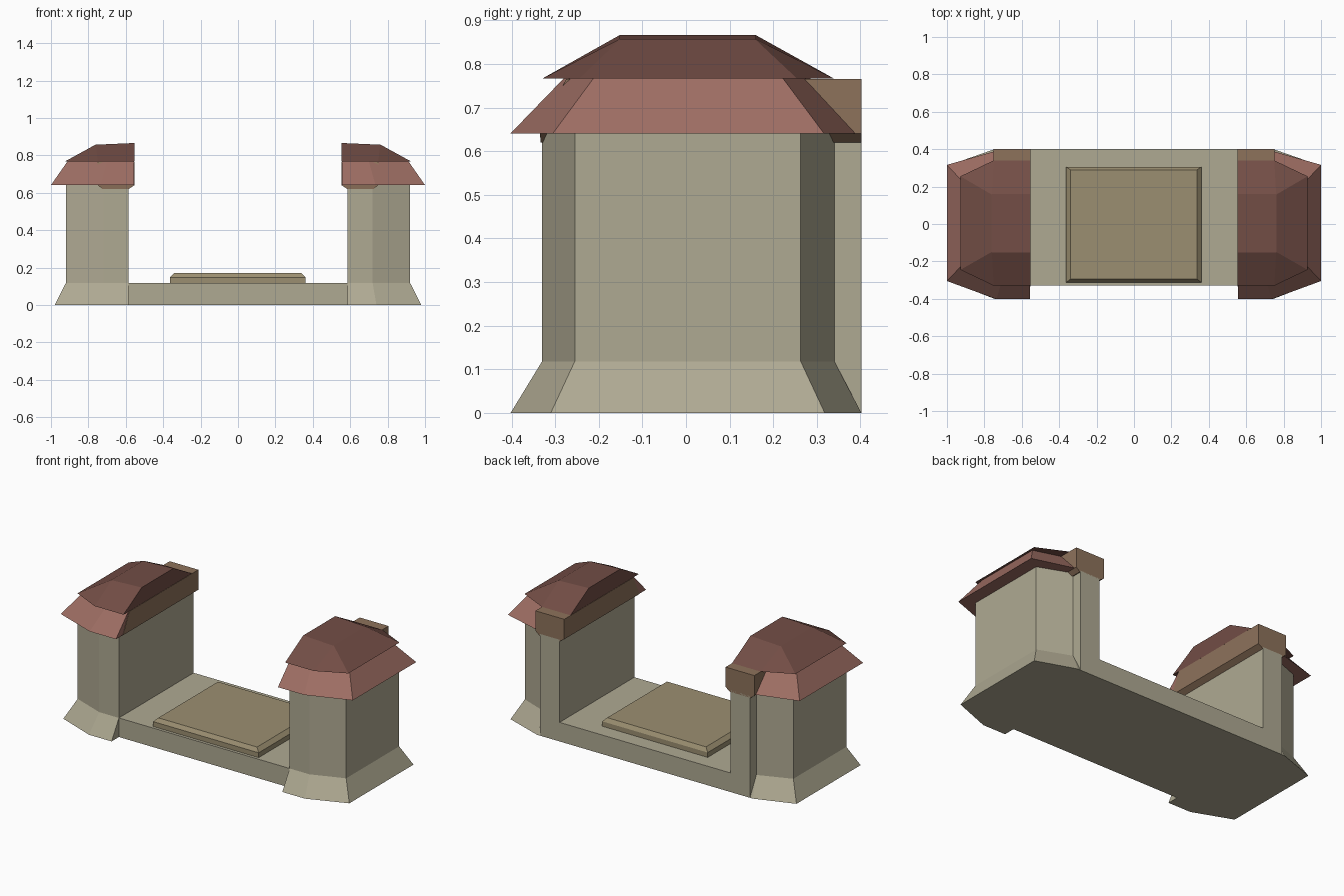
import bpy
import bmesh

if "Cube" in bpy.data.objects:
    bpy.data.objects.remove(bpy.data.objects["Cube"])


def material(name, rgb):
    m = bpy.data.materials.new(name)
    m.diffuse_color = (*rgb, 1)
    m.use_nodes = True
    m.node_tree.nodes["Principled BSDF"].inputs["Base Color"].default_value = m.diffuse_color
    return m


stone = material("stone", (0.43, 0.40, 0.29))
tile = material("tile", (0.34, 0.155, 0.125))
dark_tile = material("dark_tile", (0.17, 0.075, 0.06))
wood = material("wood", (0.27, 0.17, 0.105))
mat_tan = material("tan", (0.33, 0.275, 0.165))


def loft(name, rings, mat, mirror=True):
    """Closed solid through rings of equal vertex count (first = bottom)."""
    bm = bmesh.new()
    vs = [[bm.verts.new(p) for p in ring] for ring in rings]
    n = len(rings[0])
    bm.faces.new(vs[0][::-1])
    bm.faces.new(vs[-1])
    for a, b in zip(vs, vs[1:]):
        for i in range(n):
            j = (i + 1) % n
            bm.faces.new((a[i], a[j], b[j], b[i]))
    bmesh.ops.recalc_face_normals(bm, faces=bm.faces)
    me = bpy.data.meshes.new(name)
    bm.to_mesh(me)
    bm.free()
    me.materials.append(mat)
    ob = bpy.data.objects.new(name, me)
    bpy.context.collection.objects.link(ob)
    if mirror:
        mod = ob.modifiers.new("mirror", 'MIRROR')
        mod.use_mirror_merge = False
    return ob


def rect(x0, x1, y0, y1, z):
    return [(x0, y0, z), (x1, y0, z), (x1, y1, z), (x0, y1, z)]


def bay(xi, xc, xo, y0, y1, f0, f1, z):
    """Half-octagon plan: straight inner side, two slanted outer corners."""
    return [(xi, y0, z), (xc, y0, z), (xo, f0, z),
            (xo, f1, z), (xc, y1, z), (xi, y1, z)]


# Floor slab and bevelled platform
loft("floor_slab", [rect(-0.585, 0.585, -0.33, 0.402, z) for z in (0, 0.118)],
     stone, False)
loft("platform", [rect(-0.363, 0.36, -0.312, 0.306, 0.11),
                  rect(-0.363, 0.36, -0.312, 0.306, 0.148),
                  rect(-0.34, 0.337, -0.295, 0.29, 0.171)], mat_tan, False)

# Towers with flared feet
loft("tower", [bay(0.585, 0.74, 0.98, -0.402, 0.402, -0.31, 0.318, 0),
               bay(0.585, 0.72, 0.92, -0.33, 0.34, -0.255, 0.263, 0.118),
               bay(0.585, 0.72, 0.92, -0.33, 0.34, -0.255, 0.263, 0.645)], stone)

# Back pilasters, flush with the slab
loft("back_pilaster", [rect(0.585, 0.72, 0.32, 0.402, z) for z in (0, 0.63)], stone)

# Wooden beam across the inner top of each tower
loft("beam", [rect(0.585, 0.725, -0.333, 0.402, 0.62),
              rect(0.553, 0.75, -0.335, 0.402, 0.641),
              rect(0.553, 0.75, -0.275, 0.402, 0.765)], wood)

# Two-tier roof
loft("lower_roof", [bay(0.555, 0.735, 1.0, -0.402, 0.392, -0.305, 0.316, 0.641),
                    bay(0.555, 0.70, 0.912, -0.28, 0.285, -0.212, 0.222, 0.767)], tile)
upper = loft("upper_roof", [
    bay(0.554, 0.75, 0.928, -0.33, 0.34, -0.245, 0.255, 0.766),
    [(0.554, -0.152, 0.866), (0.76, -0.152, 0.857), (0.762, -0.15, 0.857),
     (0.762, 0.158, 0.857), (0.76, 0.16, 0.857), (0.554, 0.16, 0.866)]], dark_tile)
